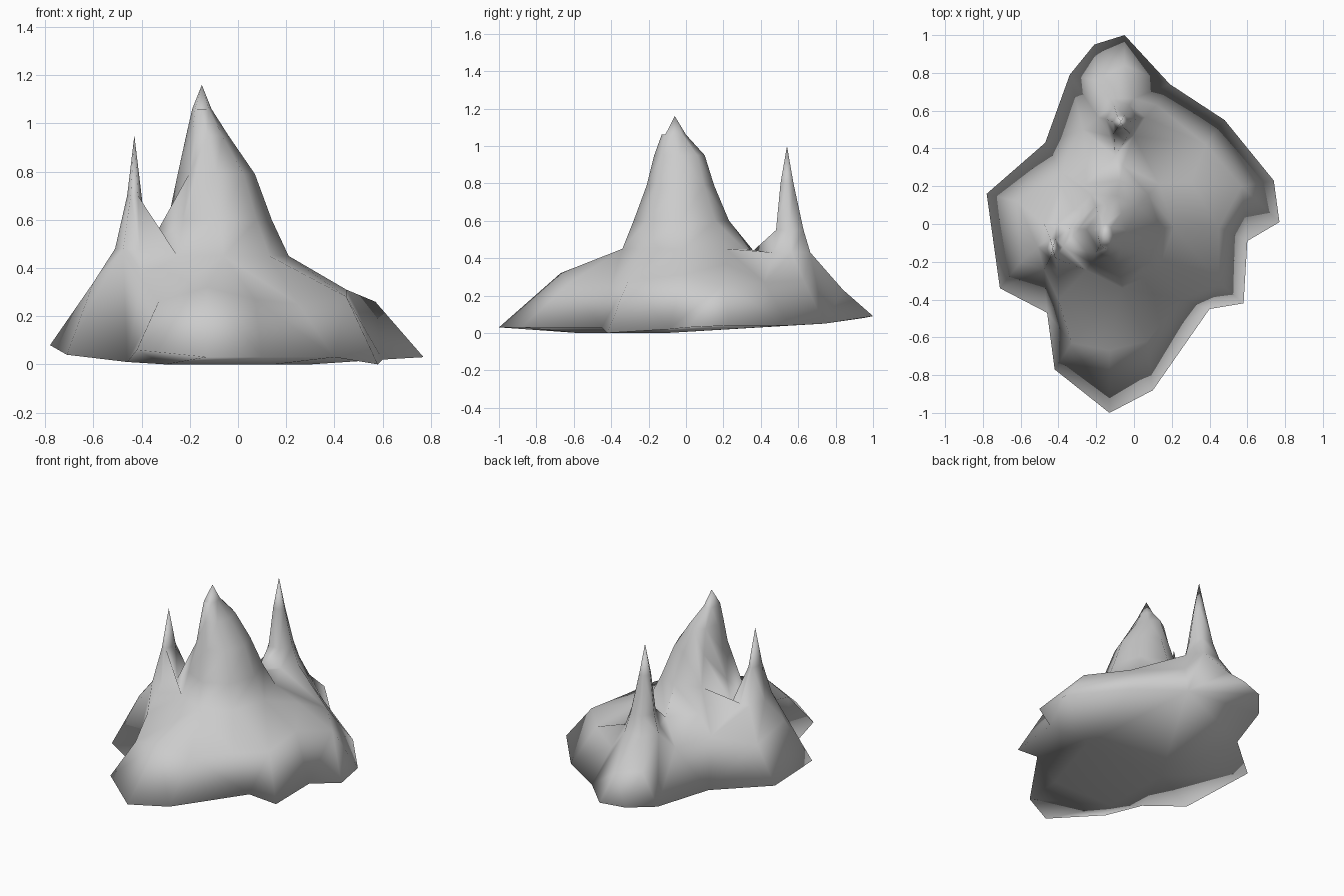
import bpy, bmesh
from math import cos, sin, tau
from mathutils import Vector
from mathutils.geometry import delaunay_2d_cdt

default_cube = bpy.data.objects.get("Cube")
if default_cube:
    bpy.data.objects.remove(default_cube, do_unlink=True)

# Jagged shoreline, clockwise from the west
rim = [(-.78, .16, .08), (-.47, .43, .07), (-.34, .79, .06), (-.21, .95, .08),
       (-.05, 1, .09), (.19, .74, .05), (.48, .55, .04), (.74, .23, .04),
       (.77, .01, .03), (.6, -.09, .02), (.58, -.42, 0), (.4, -.45, .03),
       (.1, -.88, .03), (-.13, -1, .03), (-.42, -.77, .06), (-.46, -.47, .01),
       (-.71, -.34, .04)]

# Rounded shoulders between the shoreline and the peaks
shoulders = [(-.33, -.63, .26), (-.13, -.67, .32), (.07, -.62, .27), (.25, -.4, .25),
             (.45, -.31, .28), (.45, -.02, .31), (.57, .2, .26), (.3, .22, .37),
             (.38, .42, .27), (.12, .63, .28), (-.05, .84, .23), (-.2, .76, .25),
             (-.27, .5, .33), (-.38, .27, .35), (-.62, .12, .3), (-.6, -.2, .34),
             (-.4, -.4, .35), (-.1, .36, .44)]

# Flat pieces of the underside
underside = [(-.3, -.58, 0), (.15, -.58, 0), (.3, -.1, 0), (-.3, -.1, 0)]

# Peaks: sides, summit, then rings as (z, x min, x max, y min, y max)
main_peak = (8, (-.15, -.06, 1.16), [
    (1.06, -.19, -.11, -.13, 0), (.95, -.215, -.04, -.17, .1),
    (.79, -.25, .07, -.21, .15), (.6, -.29, .14, -.28, .23),
    (.45, -.33, .21, -.34, .31)])
back_peak = (6, (-.07, .54, 1), [
    (.8, -.11, -.03, .5, .58), (.55, -.15, .02, .47, .64), (.43, -.19, .06, .45, .68)])
side_peak = (6, (-.43, -.13, .95), [
    (.7, -.46, -.4, -.19, -.07), (.48, -.51, -.375, -.26, .02)])


def peak_points(sides, summit, rings):
    """Stack elliptical rings below a summit."""
    points = [summit]
    for z, x0, x1, y0, y1 in rings:
        for i in range(sides):
            a = tau * i / sides
            points.append(((x0 + x1) / 2 + (x1 - x0) / 2 * cos(a),
                           (y0 + y1) / 2 + (y1 - y0) / 2 * sin(a), z))
    return points


def add_sheet(bm, inner):
    """Triangulate a surface that spans the shoreline through inner points."""
    points = rim + inner
    border = [(i, (i + 1) % len(rim)) for i in range(len(rim))]
    flat = [Vector(p[:2]) for p in points]
    coords, _, faces, source, _, _ = delaunay_2d_cdt(flat, border, [], 1, 1e-5)
    verts = [bm.verts.new((*co, points[s[0]][2])) for co, s in zip(coords, source)]
    for face in faces:
        bm.faces.new([verts[i] for i in face])


# Closed island from an upper and a lower sheet
bm = bmesh.new()
terrain = list(shoulders)
for peak in (main_peak, back_peak, side_peak):
    terrain += peak_points(*peak)
add_sheet(bm, terrain)
add_sheet(bm, underside)
bmesh.ops.remove_doubles(bm, verts=bm.verts, dist=1e-4)
bmesh.ops.recalc_face_normals(bm, faces=bm.faces)
for face in bm.faces:
    face.smooth = True
mesh = bpy.data.meshes.new("rocky_island")
bm.to_mesh(mesh)
bm.free()
island = bpy.data.objects.new("rocky_island", mesh)
bpy.context.collection.objects.link(island)

# Plain stone
stone = bpy.data.materials.new("grey_stone")
stone.use_nodes = True
stone.diffuse_color = (.6, .6, .6, 1)
stone.node_tree.nodes["Principled BSDF"].inputs["Base Color"].default_value = (.6, .6, .6, 1)
mesh.materials.append(stone)
